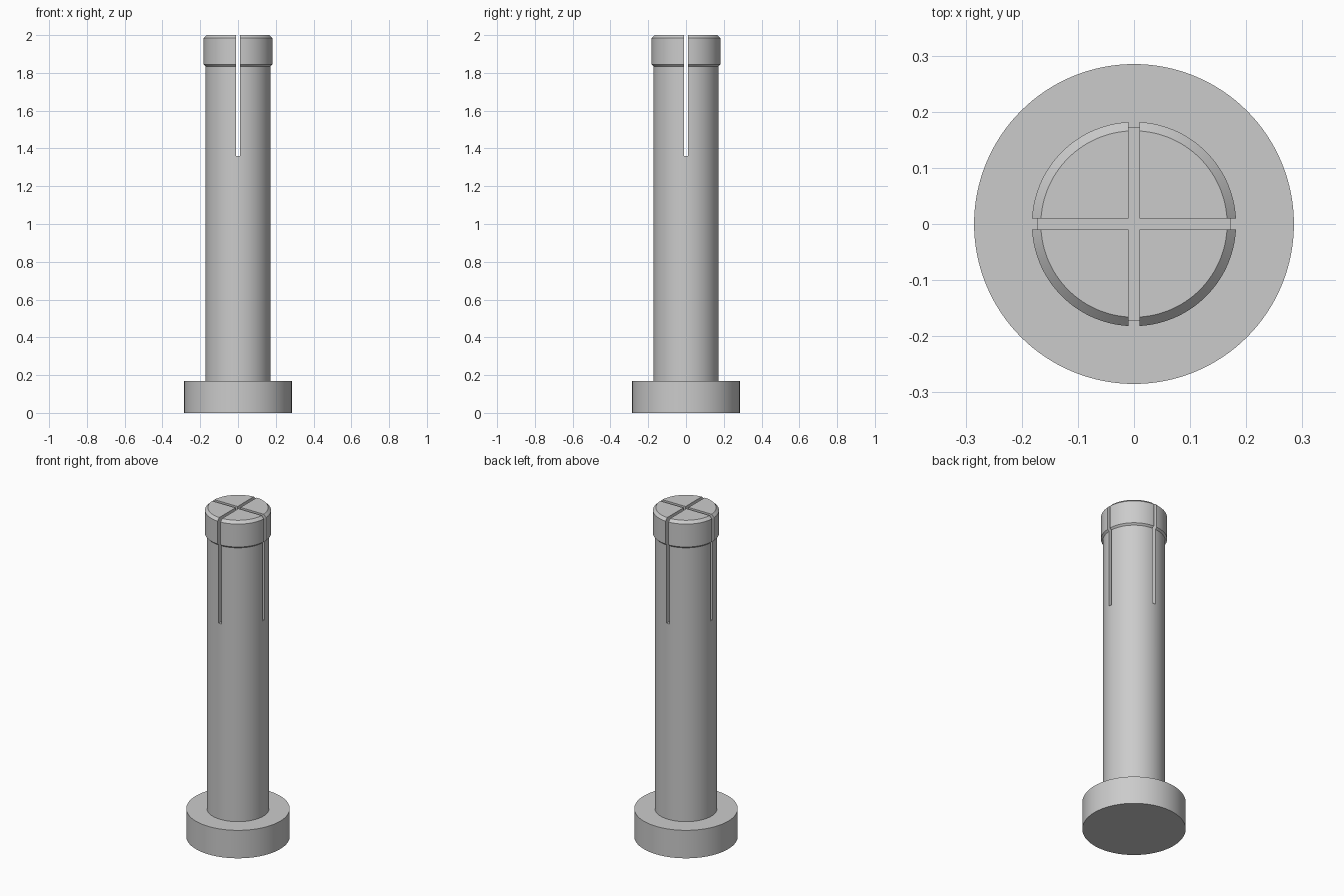
import bpy
import bmesh
import math
from mathutils import Matrix

cube = bpy.data.objects.get("Cube")
if cube:
    bpy.data.objects.remove(cube, do_unlink=True)

SEGMENTS = 128
SLOT_WIDTH = 0.02
SLOT_FLOOR = 1.36

grey = bpy.data.materials.new("plain grey")
grey.use_nodes = True
colour = (0.6, 0.6, 0.6, 1)
grey.diffuse_color = colour
grey.node_tree.nodes["Principled BSDF"].inputs["Base Color"].default_value = colour


def make_object(name, bm):
    mesh = bpy.data.meshes.new(name)
    bmesh.ops.recalc_face_normals(bm, faces=bm.faces)
    bm.to_mesh(mesh)
    bm.free()
    obj = bpy.data.objects.new(name, mesh)
    bpy.context.collection.objects.link(obj)
    mesh.materials.append(grey)
    return obj


def lathe(name, profile):
    """Closed solid of revolution from (radius, height) points, bottom to top."""
    bm = bmesh.new()
    rings = []
    for radius, z in profile:
        angles = [math.tau * i / SEGMENTS for i in range(SEGMENTS)]
        rings.append([bm.verts.new((radius * math.cos(a), radius * math.sin(a), z))
                      for a in angles])
    for low, high in zip(rings, rings[1:]):
        for i in range(SEGMENTS):
            j = (i + 1) % SEGMENTS
            bm.faces.new((low[i], low[j], high[j], high[i]))
    bm.faces.new(rings[0][::-1])
    bm.faces.new(rings[-1])
    return make_object(name, bm)


def slot_cutter(name, size_x, size_y):
    bm = bmesh.new()
    height = 1.0
    bmesh.ops.create_cube(bm, size=1, matrix=Matrix.Translation((0, 0, SLOT_FLOOR + height / 2))
                          @ Matrix.Diagonal((size_x, size_y, height, 1)))
    cutter = make_object(name, bm)
    cutter.hide_render = True
    return cutter


# Flanged base, shaft and chamfered snap head in one turned piece
pin = lathe("split_pin", [
    (0.285, 0), (0.285, 0.17),
    (0.172, 0.17), (0.172, 1.835),
    (0.182, 1.845), (0.182, 1.984),
    (0.166, 2.0),
])

# Crossed slots split the upper end into four prongs
for name, sx, sy in (("slot_front_back", SLOT_WIDTH, 1), ("slot_left_right", 1, SLOT_WIDTH)):
    cutter = slot_cutter(name, sx, sy)
    cut = pin.modifiers.new(name, "BOOLEAN")
    cut.operation = "DIFFERENCE"
    cut.solver = "EXACT"
    cut.object = cutter
    bpy.context.view_layer.objects.active = pin
    bpy.ops.object.modifier_apply(modifier=cut.name)
    bpy.data.objects.remove(cutter, do_unlink=True)

# Smooth round walls with crisp edges
bpy.ops.object.select_all(action="DESELECT")
pin.select_set(True)
bpy.context.view_layer.objects.active = pin
bpy.ops.object.shade_smooth_by_angle(angle=math.radians(30))
